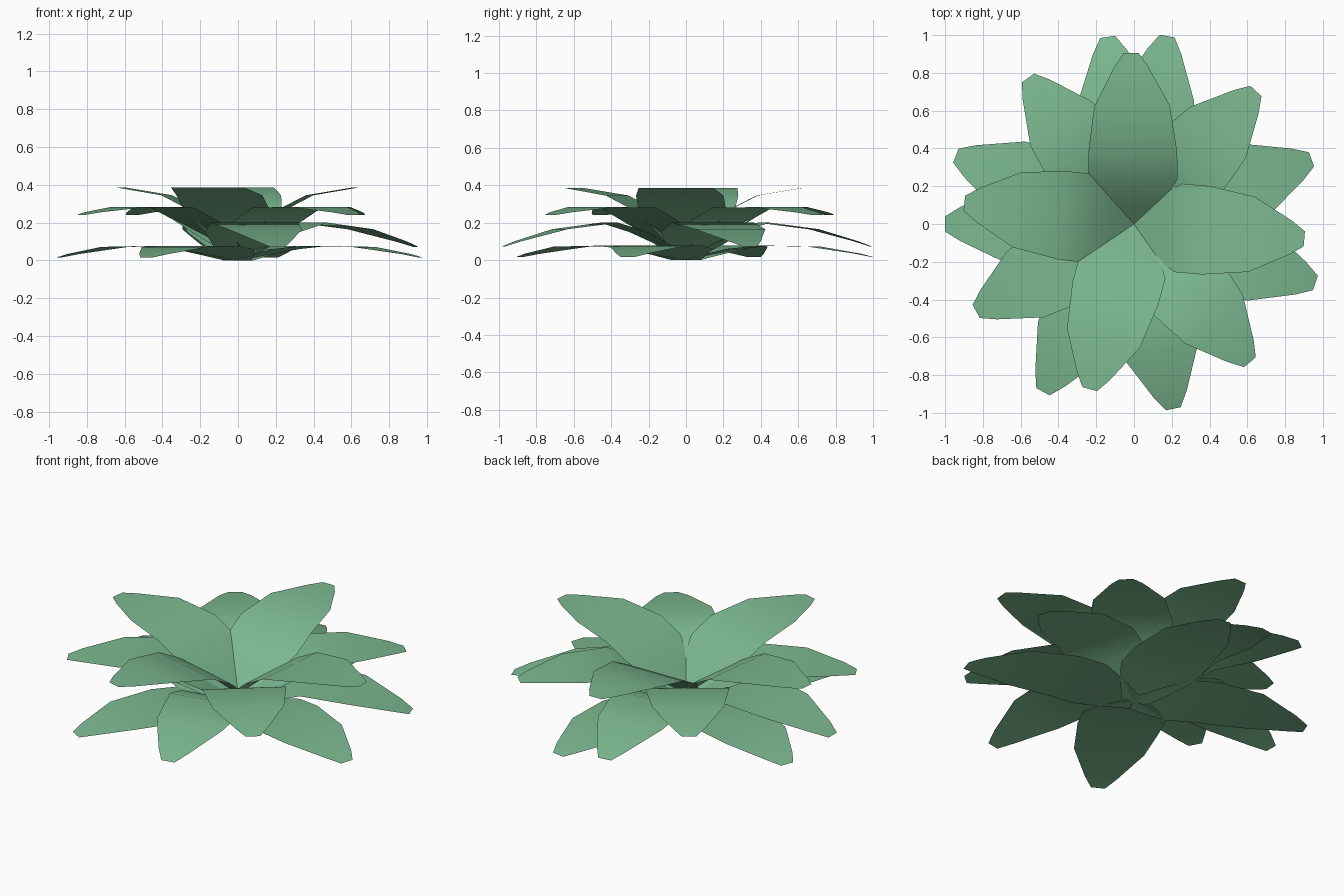
import bpy, bmesh, math

if "Cube" in bpy.data.objects:
    bpy.data.objects.remove(bpy.data.objects["Cube"])

green = bpy.data.materials.new("leaf_green")
green.diffuse_color = (0.20, 0.48, 0.28, 1)
green.use_nodes = True
green.node_tree.nodes["Principled BSDF"].inputs["Base Color"].default_value = green.diffuse_color

# Half-width of a leaf at fractions of its length
STATIONS = [0.0, 0.12, 0.26, 0.42, 0.69, 0.92, 1.0]
HALF = [0.08, 0.16, 0.235, 0.235, 0.20, 0.09, 0.04]

# Tiers from bottom to top: name, length, heights along the leaf, directions
TIERS = [
    ("bottom", 1.01, [0, .03, .06, .077, .072, .035, .017], [80, 159, 241.5, 342]),
    ("lower", 1.00, [.02, .08, .15, .20, .165, .10, .072], [98, 180, 282, 20]),
    ("upper", 0.955, [.04, .12, .21, .28, .283, .255, .24], [47.5, 126, 209, 310]),
    ("top", 0.905, [.06, .16, .27, .345, .386, .386, .386], [91, 173, 255, 355]),
]


def leaf(name, length, heights, angle):
    """One thin flat-section leaf, bent along its length."""
    a = math.radians(angle)
    c, s = math.cos(a), math.sin(a)
    bm = bmesh.new()
    rows = []
    for t, w, z in zip(STATIONS, HALF, heights):
        r = t * length
        rows.append([bm.verts.new((r * c - u * s, r * s + u * c, z))
                     for u in (-w, w)])
    for p, q in zip(rows, rows[1:]):
        bm.faces.new((p[0], q[0], q[1], p[1]))
    mesh = bpy.data.meshes.new(name)
    bm.to_mesh(mesh)
    bm.free()
    for poly in mesh.polygons:
        poly.use_smooth = True
    mesh.materials.append(green)
    obj = bpy.data.objects.new(name, mesh)
    bpy.context.collection.objects.link(obj)


# Four overlapping tiers of four leaves
for tier, length, heights, angles in TIERS:
    for i, angle in enumerate(angles):
        leaf(f"{tier}_leaf_{i + 1}", length, heights, angle)
